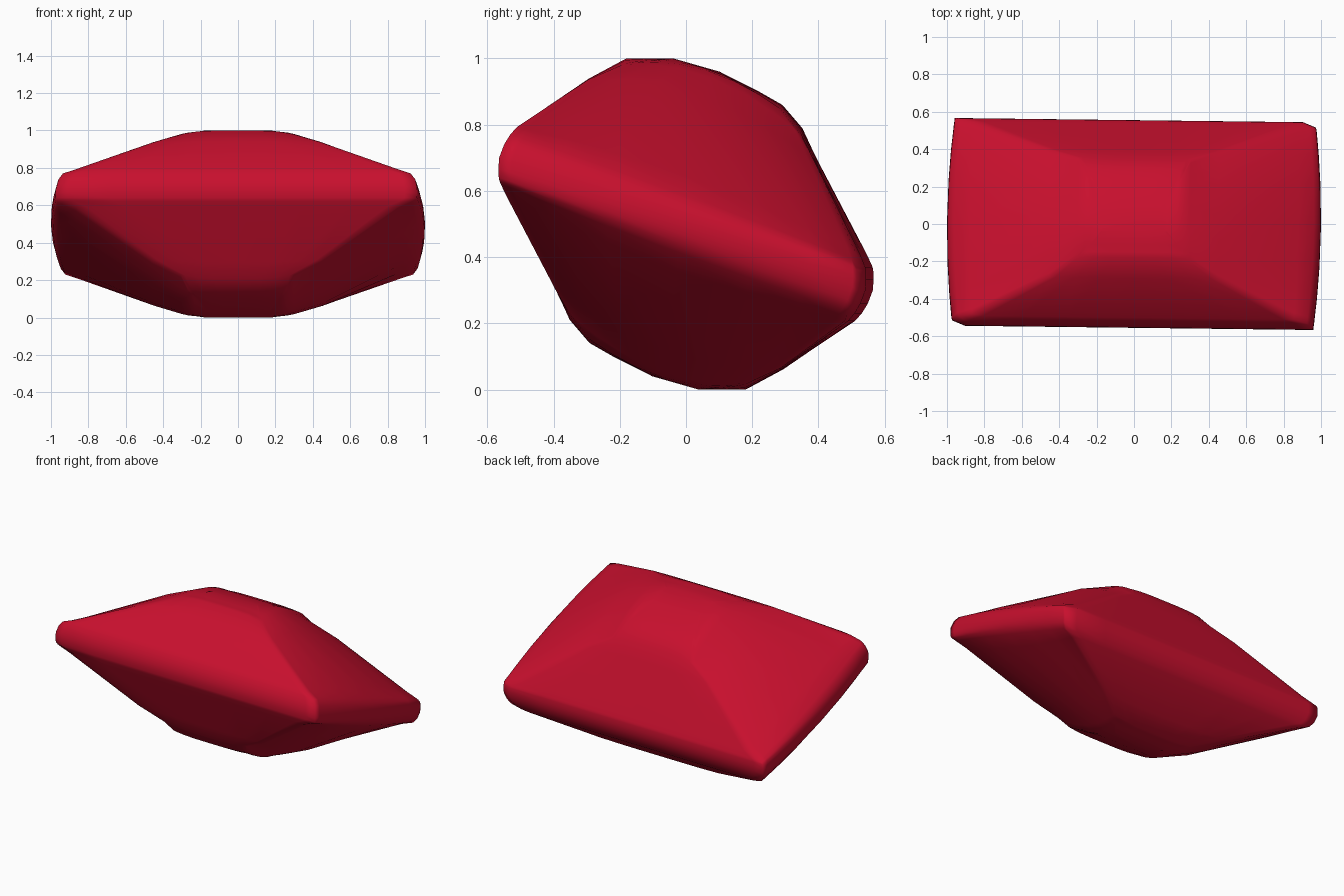
import bpy
import bmesh

old = bpy.data.objects.get("Cube")
if old:
    bpy.data.objects.remove(old, do_unlink=True)

# Crimson fabric
red = bpy.data.materials.new("crimson_fabric")
red.use_nodes = True
colour = (0.578, 0.005, 0.027, 1)
red.diffuse_color = colour
red.node_tree.nodes["Principled BSDF"].inputs["Base Color"].default_value = colour

# Upper rings from crown to seam:
# half width, front y, front z, back y, back z, upward swell, end drop, sideways swell, corner cut
RINGS = [
    (0.175, -0.04, 0.50, 0.10, 0.46, 0.000, 0.000, 0.000, 0.0),
    (0.230, -0.11, 0.50, 0.22, 0.40, 0.030, 0.008, 0.000, 0.0),
    (0.265, -0.15, 0.50, 0.29, 0.36, 0.045, 0.013, 0.000, 0.0),
    (0.300, -0.18, 0.50, 0.35, 0.29, 0.065, 0.020, 0.000, 0.0),
    (0.450, -0.29, 0.44, 0.39, 0.20, 0.070, 0.004, 0.010, 0.0),
    (0.860, -0.50, 0.293, 0.535, -0.09, 0.040, 0.0, 0.025, 0.02),
    (0.930, -0.52, 0.27, 0.548, -0.12, 0.010, 0.0, 0.035, 0.04),
    (0.953, -0.538, 0.24, 0.552, -0.13, 0.004, 0.0, 0.036, 0.05),
    (0.963, -0.553, 0.20, 0.554, -0.14, 0.0, 0.0, 0.036, 0.05),
    (0.965, -0.555, 0.167, 0.555, -0.167, 0.0, 0.0, 0.036, 0.05),
]
YAW = 0.012    # slight turn of the whole cushion

# Unit square outline, walked once around, denser at the corners
steps = [-1, -0.93, -0.7, -0.4, 0, 0.4, 0.7, 0.93]
outline = ([(s, -1) for s in steps] + [(1, s) for s in steps]
           + [(-s, 1) for s in steps] + [(-1, -s) for s in steps])


def ring_points(hx, yf, zf, yb, zb, swell, drop, side, cut):
    points = []
    for u, v in outline:
        t = (v + 1) / 2
        x = u * hx * (1 + side * (1 - v * v))
        y = yf + (yb - yf) * t
        z = zf + (zb - zf) * t + swell * (1 - v * v) - drop * u ** 4
        if u * v == 1:      # two opposite corners are blunted
            y *= 1 - cut
        points.append((x + YAW * y, y - YAW * x, z))
    return points


# Lower half is the upper half inverted through the centre
upper = [ring_points(*r) for r in RINGS]
half = len(outline) // 2
lower = [[(-x, -y, -z) for x, y, z in ring[half:] + ring[:half]]
         for ring in reversed(upper[:-1])]

# Bridge the rings and close both crowns
bm = bmesh.new()
loops = [[bm.verts.new((x, y, z + 0.5)) for x, y, z in ring]
         for ring in upper + lower]
count = len(outline)
for a, b in zip(loops, loops[1:]):
    for i in range(count):
        j = (i + 1) % count
        bm.faces.new((a[i], b[i], b[j], a[j]))
bm.faces.new(loops[0])
bm.faces.new(loops[-1][::-1])
bmesh.ops.recalc_face_normals(bm, faces=bm.faces)
for f in bm.faces:
    f.smooth = True

mesh = bpy.data.meshes.new("cushion")
bm.to_mesh(mesh)
bm.free()
mesh.materials.append(red)
cushion = bpy.data.objects.new("cushion", mesh)
bpy.context.collection.objects.link(cushion)
